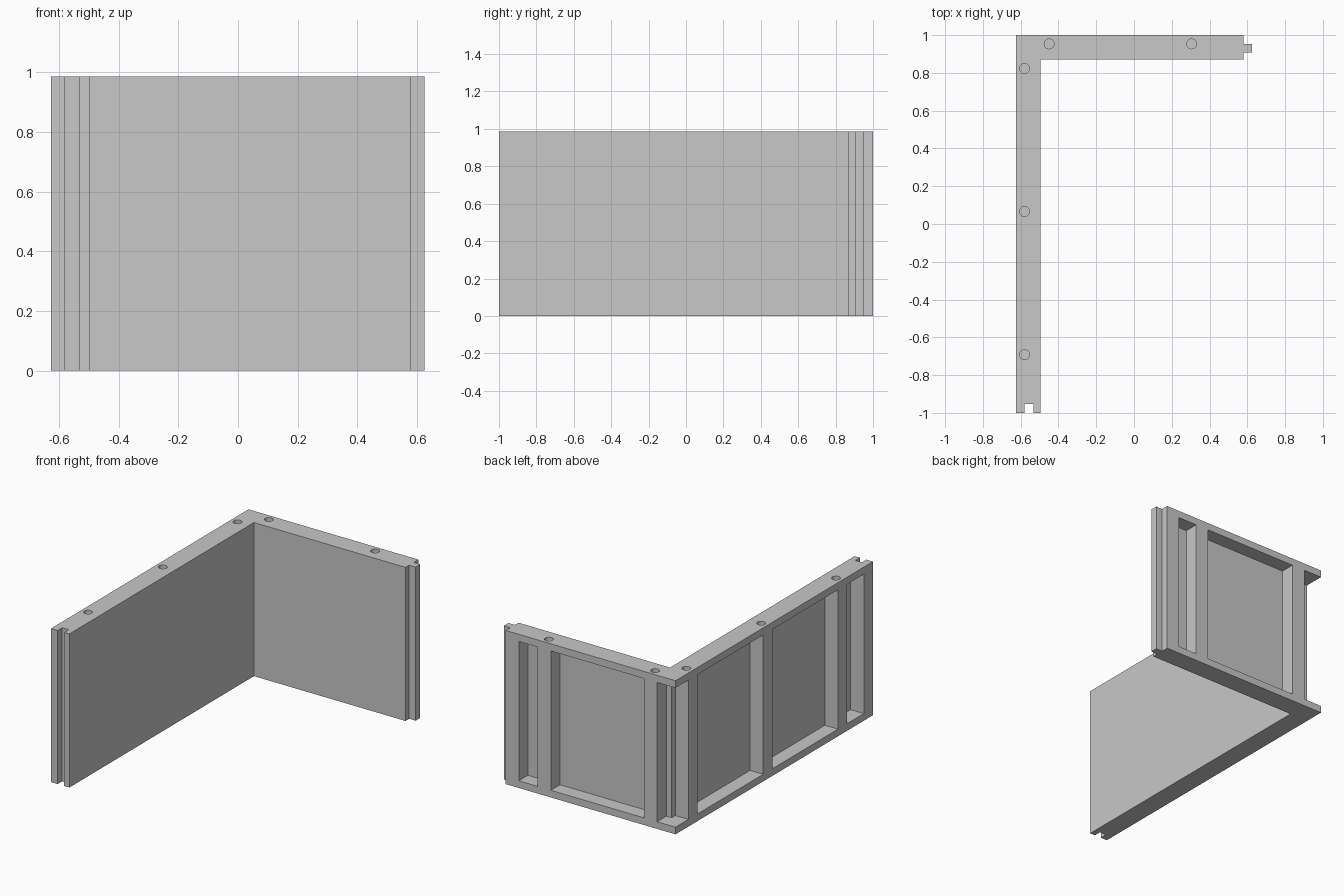
import bpy
import bmesh

cube = bpy.data.objects.get("Cube")
if cube:
    bpy.data.objects.remove(cube, do_unlink=True)

# Overall dimensions
LEFT, BACK, FRONT = -0.626, 1.0, -1.0
END = 0.579            # free end of the short wall, before its tongue
HEIGHT = 0.985
THICK = 0.13           # full wall thickness
DEPTH = 0.093          # pocket depth, leaving a thin inner sheet
RAIL = 0.046           # top and bottom rails, also tongue and groove width
STUD = 0.093

grey = bpy.data.materials.new("light_grey")
grey.use_nodes = True
grey.diffuse_color = (0.58, 0.58, 0.58, 1)
grey.node_tree.nodes["Principled BSDF"].inputs["Base Color"].default_value = (0.58, 0.58, 0.58, 1)


def make_object(name, bm):
    bmesh.ops.recalc_face_normals(bm, faces=bm.faces)
    mesh = bpy.data.meshes.new(name)
    bm.to_mesh(mesh)
    bm.free()
    mesh.materials.append(grey)
    obj = bpy.data.objects.new(name, mesh)
    bpy.context.collection.objects.link(obj)
    return obj


def prism(name, outline, z0, z1):
    """Extrude a flat outline upwards."""
    bm = bmesh.new()
    face = bm.faces.new([bm.verts.new((x, y, z0)) for x, y in outline])
    top = bmesh.ops.extrude_face_region(bm, geom=[face])["geom"]
    verts = [g for g in top if isinstance(g, bmesh.types.BMVert)]
    bmesh.ops.translate(bm, verts=verts, vec=(0, 0, z1 - z0))
    return make_object(name, bm)


def pocket(name, x0, x1, y0, y1):
    return prism(name, [(x0, y0), (x1, y0), (x1, y1), (x0, y1)], RAIL, HEIGHT - RAIL)


def peg_hole(name, x, y):
    bm = bmesh.new()
    bmesh.ops.create_cone(bm, cap_ends=True, segments=32, radius1=0.026, radius2=0.026, depth=0.1)
    bmesh.ops.translate(bm, verts=bm.verts, vec=(x, y, HEIGHT))
    return make_object(name, bm)


# L-shaped wall body with a tongue on one end and a groove in the other
right_in, back_in = LEFT + THICK, BACK - THICK
sheet_x, sheet_y = LEFT + DEPTH, BACK - DEPTH
outline = [
    (LEFT, FRONT), (sheet_x - RAIL, FRONT), (sheet_x - RAIL, FRONT + RAIL),
    (sheet_x, FRONT + RAIL), (sheet_x, FRONT), (right_in, FRONT),
    (right_in, back_in), (END, back_in), (END, sheet_y),
    (END + RAIL, sheet_y), (END + RAIL, sheet_y + RAIL), (END, sheet_y + RAIL),
    (END, BACK), (LEFT, BACK),
]
wall = prism("corner_wall", outline, 0, HEIGHT)

# Stud centres along each wall
long_studs = [0.823, 0.066, -0.692]
short_studs = [-0.449, 0.305]
half = STUD / 2
out_x, out_y = LEFT - 0.1, BACK + 0.1

cutters = []
# Pockets between the studs of the long wall; the first opens through the corner
starts = [out_y] + [s - half for s in long_studs]
stops = [s + half for s in long_studs] + [FRONT + STUD]
for y1, y0 in zip(starts, stops):
    cutters.append(pocket("long_pocket", out_x, sheet_x, y0, y1))

# Pockets between the studs of the short wall
starts = [out_x] + [s + half for s in short_studs]
stops = [s - half for s in short_studs] + [END - STUD]
for x0, x1 in zip(starts, stops):
    cutters.append(pocket("short_pocket", x0, x1, sheet_y, out_y))

# Round holes in the top, one over each stud
cutters += [peg_hole("peg_hole", LEFT + half, y) for y in long_studs]
cutters += [peg_hole("peg_hole", x, BACK - half) for x in short_studs]

# Cut everything out and keep the finished mesh
for cutter in cutters:
    cutter.hide_render = True
    mod = wall.modifiers.new("cut", 'BOOLEAN')
    mod.operation = 'DIFFERENCE'
    mod.solver = 'EXACT'
    mod.object = cutter
bpy.context.view_layer.update()
finished = bpy.data.meshes.new_from_object(wall.evaluated_get(bpy.context.evaluated_depsgraph_get()))
wall.modifiers.clear()
wall.data = finished
finished.materials.clear()
finished.materials.append(grey)
for poly in finished.polygons:
    poly.material_index = 0
for cutter in cutters:
    bpy.data.objects.remove(cutter, do_unlink=True)
